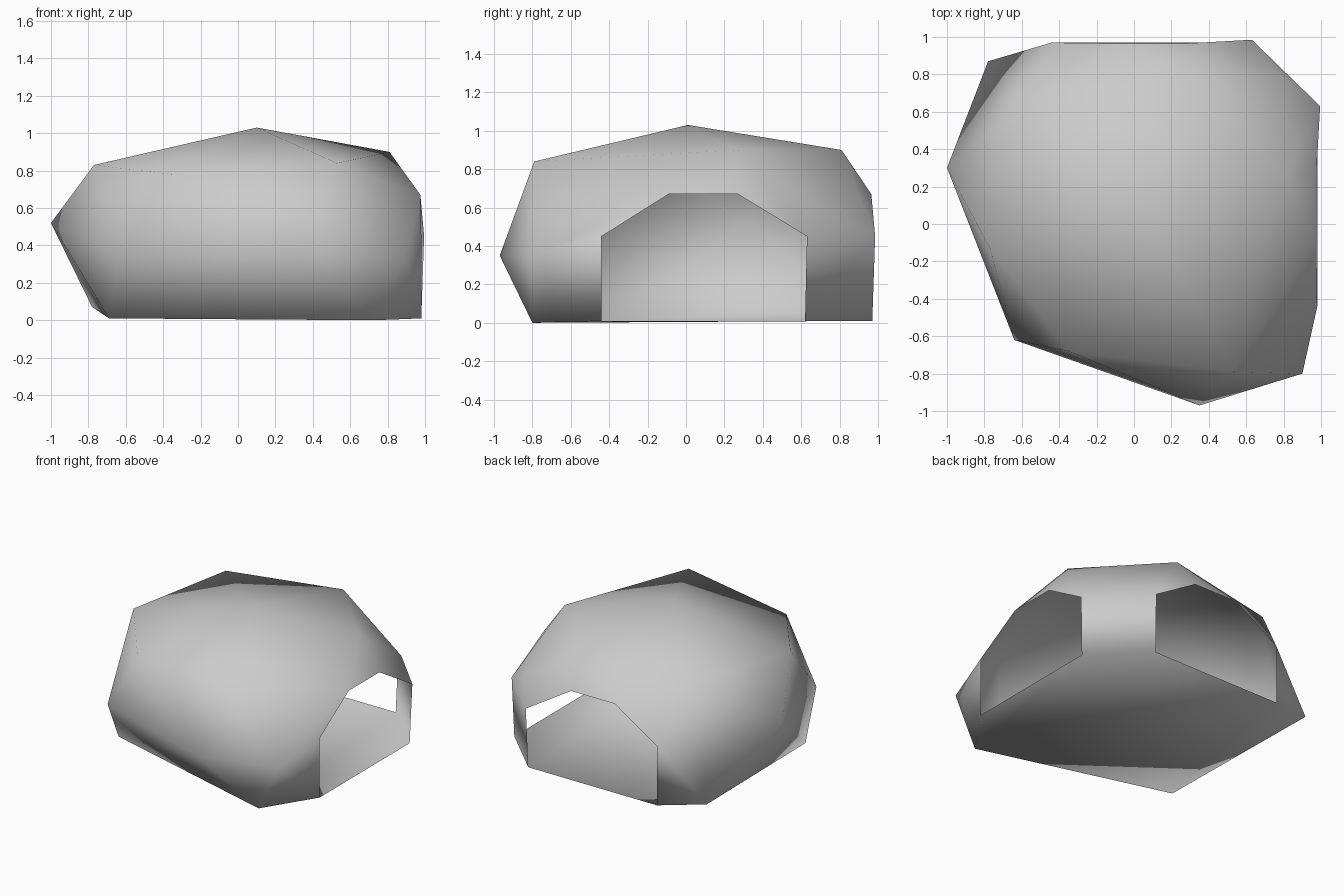
import bpy
import bmesh

# Remove the default object
default_cube = bpy.data.objects.get("Cube")
if default_cube:
    bpy.data.objects.remove(default_cube, do_unlink=True)


def make_material(name, colour):
    material = bpy.data.materials.new(name)
    material.use_nodes = True
    material.diffuse_color = colour
    material.node_tree.nodes["Principled BSDF"].inputs["Base Color"].default_value = colour
    return material


# Arched doorway outline: position along the wall, distance out, height
ARCH = [
    (-0.44, 0.98, 0.01), (-0.44, 0.98, 0.45), (-0.09, 0.975, 0.67),
    (0.27, 0.975, 0.67), (0.63, 0.995, 0.45), (0.62, 0.98, 0.01),
]

# The same arch serves the side wall and, with the axes swapped, the back wall
side_door = [(out, along, height) for along, out, height in ARCH]
back_door = [(along, out - 0.01, height) for along, out, height in ARCH]

# Corner points of the faceted dome
roof = [
    (0.1, 0.01, 1.03), (0.81, 0.27, 0.9), (0.3, 0.81, 0.9),
    (-0.57, 0.67, 0.86), (-0.77, -0.13, 0.83),
    (-0.35, -0.68, 0.78), (0.53, -0.79, 0.84),
]
walls = [
    (-1.0, 0.3, 0.52), (-0.64, -0.62, 0.34), (0.35, -0.97, 0.35),
    (0.9, -0.8, 0.35), (0.8, 0.78, 0.55),
]
base = [(-0.78, 0.87, 0.07), (-0.69, -0.42, 0.01), (0.73, -0.8, 0.0)]


def build_shelter():
    bm = bmesh.new()
    for point in roof + walls + base:
        bm.verts.new(point)
    doors = [{bm.verts.new(point) for point in door} for door in (side_door, back_door)]

    # Wrap a closed skin around the points
    bmesh.ops.convex_hull(bm, input=list(bm.verts), use_existing_faces=False)
    bmesh.ops.recalc_face_normals(bm, faces=list(bm.faces))

    # Open the two doorways
    openings = [f for f in bm.faces if any(set(f.verts) <= door for door in doors)]
    bmesh.ops.delete(bm, geom=openings, context="FACES")

    for face in bm.faces:
        face.smooth = True

    mesh = bpy.data.meshes.new("rock_shelter")
    bm.to_mesh(mesh)
    bm.free()
    shelter = bpy.data.objects.new("rock_shelter", mesh)
    bpy.context.collection.objects.link(shelter)
    return shelter


# Hollow rock shelter with a floor and two doorways
shelter = build_shelter()
shelter.data.materials.append(make_material("stone_grey", (0.6, 0.6, 0.6, 1.0)))
